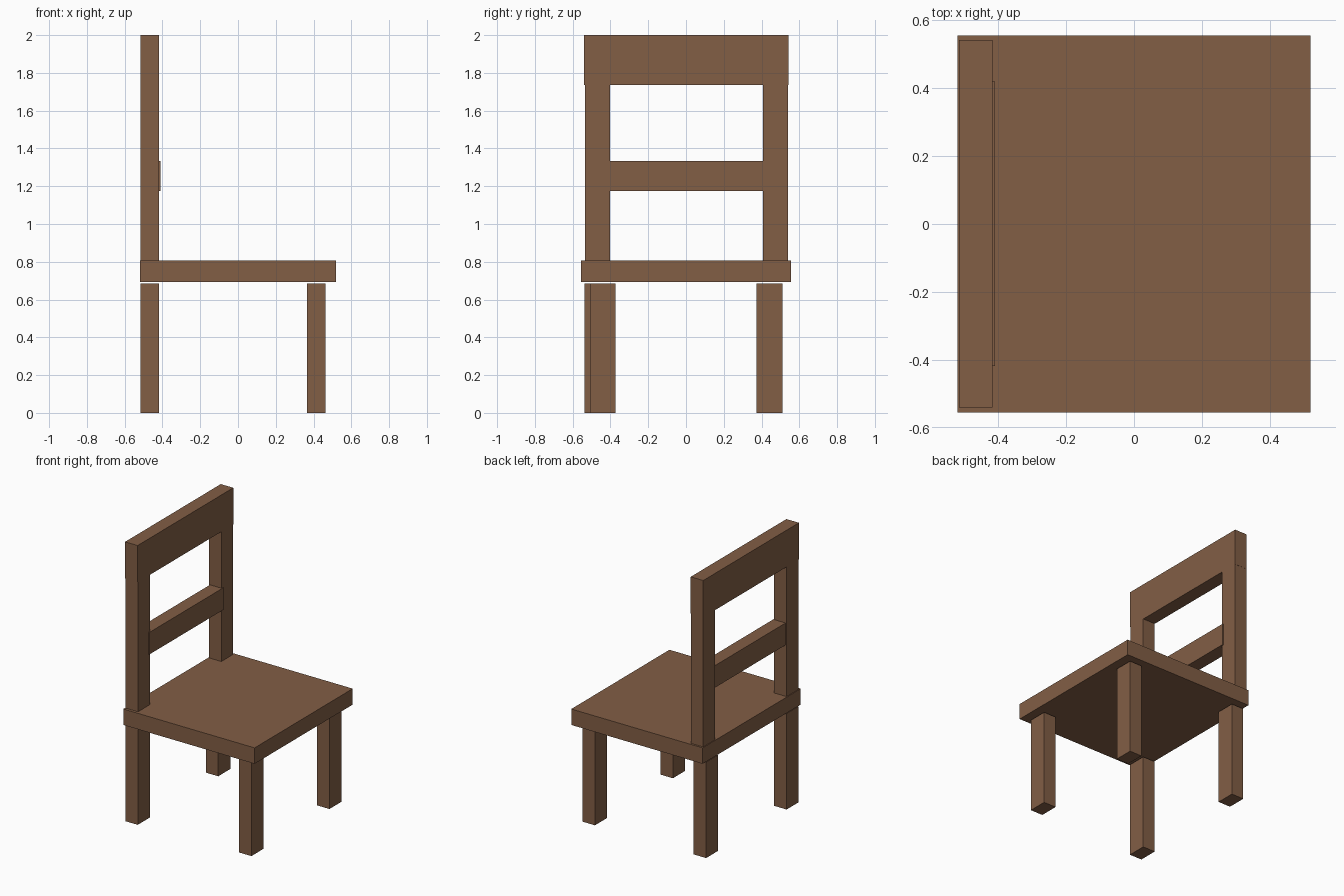
import bpy

if "Cube" in bpy.data.objects:
    bpy.data.objects.remove(bpy.data.objects["Cube"])

wood = bpy.data.materials.new("brown_wood")
wood.diffuse_color = (0.223, 0.112, 0.060, 1)
wood.use_nodes = True
wood.node_tree.nodes["Principled BSDF"].inputs["Base Color"].default_value = wood.diffuse_color


def box(name, x, y, z):
    """Axis-aligned board given as (min, max) on each axis."""
    bpy.ops.mesh.primitive_cube_add(size=1)
    ob = bpy.context.object
    ob.name = name
    for v in ob.data.vertices:
        v.co = [r[0] if c < 0 else r[1] for c, r in zip(v.co, (x, y, z))]
    ob.data.materials.append(wood)
    return ob


BACK_X = (-0.515, -0.417)
FRONT_X = (0.364, 0.462)
LEG_Z = (0.0, 0.686)
POST_Z = (0.806, 1.737)

# Seat
box("seat", (-0.52, 0.52), (-0.555, 0.555), (0.694, 0.808))

# Legs, with a hairline gap under the seat
box("front_leg_left", FRONT_X, (-0.508, -0.372), LEG_Z)
box("front_leg_right", FRONT_X, (0.374, 0.51), LEG_Z)
box("back_leg_left", BACK_X, (-0.538, -0.402), LEG_Z)
box("back_leg_right", BACK_X, (0.372, 0.508), LEG_Z)

# Backrest posts
box("back_post_left", BACK_X, (-0.535, -0.402), POST_Z)
box("back_post_right", BACK_X, (0.407, 0.541), POST_Z)

# Top rail and middle slat
box("top_rail", (-0.516, -0.417), (-0.54, 0.542), (1.737, 2.0))
box("middle_slat", (-0.507, -0.41), (-0.418, 0.42), (1.175, 1.333))
